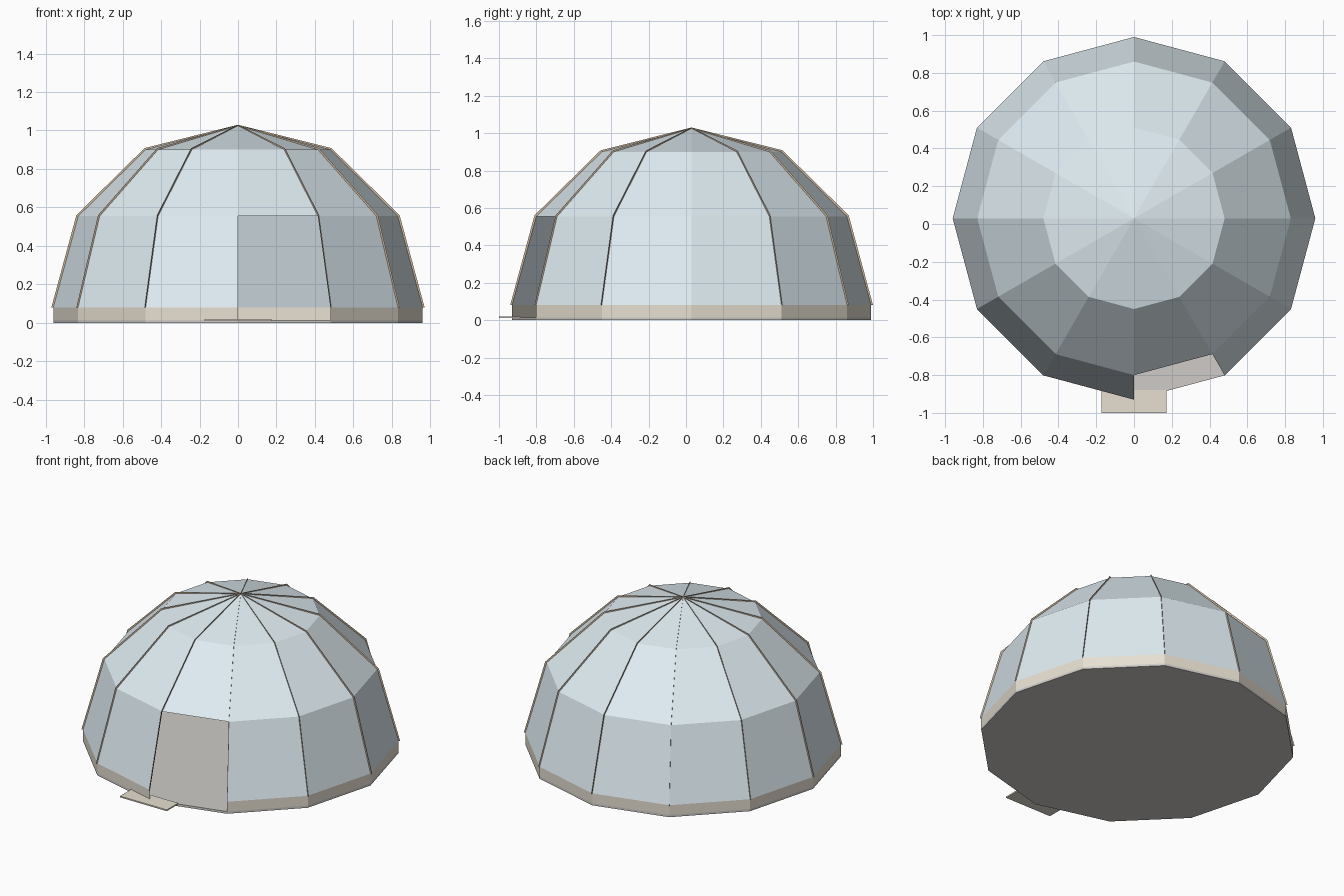
import bpy, bmesh, math
from mathutils import Vector

if "Cube" in bpy.data.objects:
    bpy.data.objects.remove(bpy.data.objects["Cube"])

N = 12                      # sides of the dome
CY = 0.03                   # dome centre in y
PROFILE = [(0.96, 0.08), (0.83, 0.555), (0.48, 0.90), (0.0, 1.025)]
DOOR = 9                    # sector left open (270 to 300 degrees)
FLOOR_H = 0.015


def material(name, rgb):
    m = bpy.data.materials.new(name)
    m.diffuse_color = (*rgb, 1)
    m.use_nodes = True
    m.node_tree.nodes["Principled BSDF"].inputs["Base Color"].default_value = m.diffuse_color
    return m


GLASS = material("pale_blue_panel", (0.74, 0.84, 0.89))
WOOD = material("brown_rib", (0.62, 0.48, 0.34))
BEIGE = material("beige_board", (0.80, 0.74, 0.64))
FLOOR = material("floor_grey", (0.62, 0.60, 0.57))


def point(r, z, i):
    a = math.tau * i / N
    return Vector((r * math.cos(a), CY + r * math.sin(a), z))


def finish(name, bm, mat):
    bmesh.ops.remove_doubles(bm, verts=bm.verts, dist=1e-5)
    me = bpy.data.meshes.new(name)
    bm.to_mesh(me)
    bm.free()
    me.materials.append(mat)
    ob = bpy.data.objects.new(name, me)
    bpy.context.collection.objects.link(ob)
    return ob


def lathe(name, profile, mat, skip_tier=None):
    """Flat-sided surface from an (r, z) profile, with an optional door gap."""
    bm = bmesh.new()
    for t, (lo, hi) in enumerate(zip(profile, profile[1:])):
        for i in range(N):
            if t == skip_tier and i == DOOR:
                continue
            pts = [point(*lo, i), point(*lo, i + 1)]
            pts += [point(*hi, i + 1), point(*hi, i)] if hi[0] else [point(*hi, i)]
            bm.faces.new([bm.verts.new(p) for p in pts])
    return finish(name, bm, mat)


# Panelled dome and low skirting, both open at the doorway
lathe("dome_panels", PROFILE, GLASS, skip_tier=0)
lathe("base_skirting", [(0.96, FLOOR_H), (0.96, 0.08)], BEIGE, skip_tier=0)

# Thin radial rib strips standing on every fold
OUTER = [(0.97, 0.08), (0.84, 0.56), (0.486, 0.908), (0.0, 1.03)]
bm = bmesh.new()
for i in range(N):
    for k in range(3):
        quad = [point(*PROFILE[k], i), point(*OUTER[k], i),
                point(*OUTER[k + 1], i), point(*PROFILE[k + 1], i)]
        bm.faces.new([bm.verts.new(p) for p in quad])
finish("ribs", bm, WOOD)

# Floor slab
bm = bmesh.new()
for z, order in ((0, -1), (FLOOR_H, 1)):
    bm.faces.new([bm.verts.new(point(0.96, z, i)) for i in range(N)][::order])
for i in range(N):
    bm.faces.new([bm.verts.new(p) for p in (
        point(0.96, 0, i), point(0.96, 0, i + 1),
        point(0.96, FLOOR_H, i + 1), point(0.96, FLOOR_H, i))])
finish("floor_slab", bm, FLOOR)

# Door step plate
bm = bmesh.new()
bmesh.ops.create_cube(bm, size=1)
bmesh.ops.scale(bm, vec=(0.346, 0.12, 0.009), verts=bm.verts)
bmesh.ops.translate(bm, vec=(0, -0.94, 0.0155), verts=bm.verts)
finish("door_step", bm, BEIGE)
